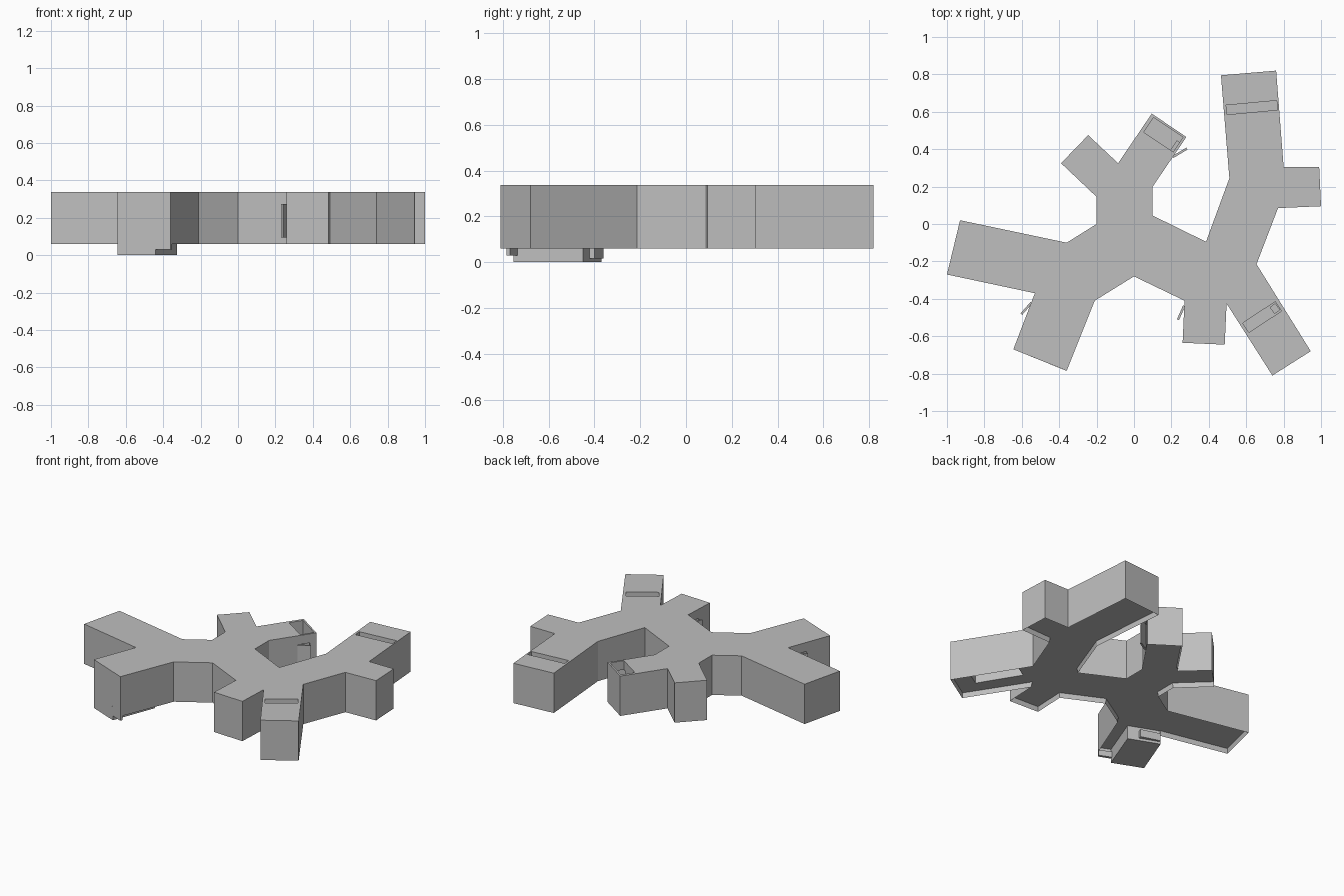
import bpy, bmesh
from mathutils import Vector

cube = bpy.data.objects.get("Cube")
if cube:
    bpy.data.objects.remove(cube, do_unlink=True)

grey = bpy.data.materials.new("plain grey")
grey.use_nodes = True
tone = (0.52, 0.52, 0.52, 1)
grey.diffuse_color = tone
grey.node_tree.nodes["Principled BSDF"].inputs["Base Color"].default_value = tone

RIM, FLOOR, ROOF = 0.06, 0.095, 0.338
DOOR_LOW, DOOR_TOP = 0.095, 0.275


def prism(name, outline, low, high, recess=0):
    """Extrude a plan outline; optionally raise the underside inside a thin rim."""
    bm = bmesh.new()
    base = bm.faces.new([bm.verts.new((x, y, low)) for x, y in outline])
    extra = bmesh.ops.extrude_face_region(bm, geom=[base], use_keep_orig=True)
    top = [v for v in extra["geom"] if isinstance(v, bmesh.types.BMVert)]
    bmesh.ops.translate(bm, verts=top, vec=(0, 0, high - low))
    bmesh.ops.recalc_face_normals(bm, faces=bm.faces[:])
    if recess:
        under = min(bm.faces, key=lambda f: f.calc_center_median().z)
        bmesh.ops.inset_region(bm, faces=[under], thickness=0.004, use_even_offset=True)
        bmesh.ops.translate(bm, verts=under.verts[:], vec=(0, 0, recess))
    mesh = bpy.data.meshes.new(name)
    bm.to_mesh(mesh)
    bm.free()
    mesh.materials.append(grey)
    ob = bpy.data.objects.new(name, mesh)
    bpy.context.collection.objects.link(ob)
    return ob


def strip(a, b, half):
    """Plan rectangle around the line a-b."""
    a, b = Vector(a), Vector(b)
    d = (b - a).normalized()
    n = Vector((-d.y, d.x)) * half
    return [a - n, b - n, b + n, a + n]


def cut(target, outline, low, high):
    cutter = prism("cutter", outline, low, high)
    cutter.hide_render = True
    mod = target.modifiers.new("cut", "BOOLEAN")
    mod.object, mod.operation, mod.solver = cutter, "DIFFERENCE", "EXACT"
    bpy.context.view_layer.objects.active = target
    bpy.ops.object.modifier_apply(modifier=mod.name)
    bpy.data.objects.remove(cutter, do_unlink=True)


# Branching building body
plan = [(-.93, .02), (-.36, -.10), (-.2, 0), (-.2, .145), (-.39, .325), (-.245, .475),
        (-.085, .325), (.095, .59), (.28, .465), (.1, .2), (.1, .045), (.385, -.095),
        (.51, .245), (.465, .795), (.76, .82), (.8, .305), (.99, .305), (1, .095),
        (.77, .085), (.655, -.215), (.945, -.68), (.74, -.81), (.495, -.425),
        (.485, -.645), (.26, -.635), (.27, -.41), (0, -.28), (-.21, -.41),
        (-.36, -.785), (-.645, -.67), (-.53, -.37), (-1, -.27)]
body = prism("building_body", plan, RIM, ROOF, FLOOR - RIM)

# Roof openings and the underside trench
cut(body, strip((.495, .61), (.765, .635), .025), .2, .4)
cut(body, strip((.598, -.555), (.772, -.44), .03), .23, .4)
cut(body, strip((.74, -.462), (.767, -.443), .02), .2, .4)
cut(body, strip((.078, .53), (.236, .425), .047), .11, .4)
cut(body, strip((.635, -.36), (.8, -.63), .05), .05, .18)

# Doors standing ajar in front of their doorways: hinge, door tip, doorway end
doors = [("back_door", (.208, .358), (.283, .403), (.255, .428)),
         ("front_door", (.268, -.437), (.235, -.512), (.2645, -.517)),
         ("side_door", (-.55, -.422), (-.602, -.482), (-.58, -.5))]
for name, hinge, tip, end in doors:
    cut(body, strip(hinge, end, .03), DOOR_LOW + .003, DOOR_TOP)
    prism(name, strip(hinge, tip, .006), DOOR_LOW, DOOR_TOP)

# Sunken floor, end sill and step below the right-hand front wing
prism("sunken_floor", [(-.645, -.67), (-.44, -.753), (-.325, -.45), (-.53, -.37)], 0, FLOOR)
prism("end_sill", [(-.44, -.753), (-.36, -.785), (-.353, -.768), (-.433, -.735)], .03, RIM + .01)
prism("floor_step", [(-.4, -.43), (-.53, -.378), (-.52, -.36), (-.39, -.4)], .017, RIM + .01)
